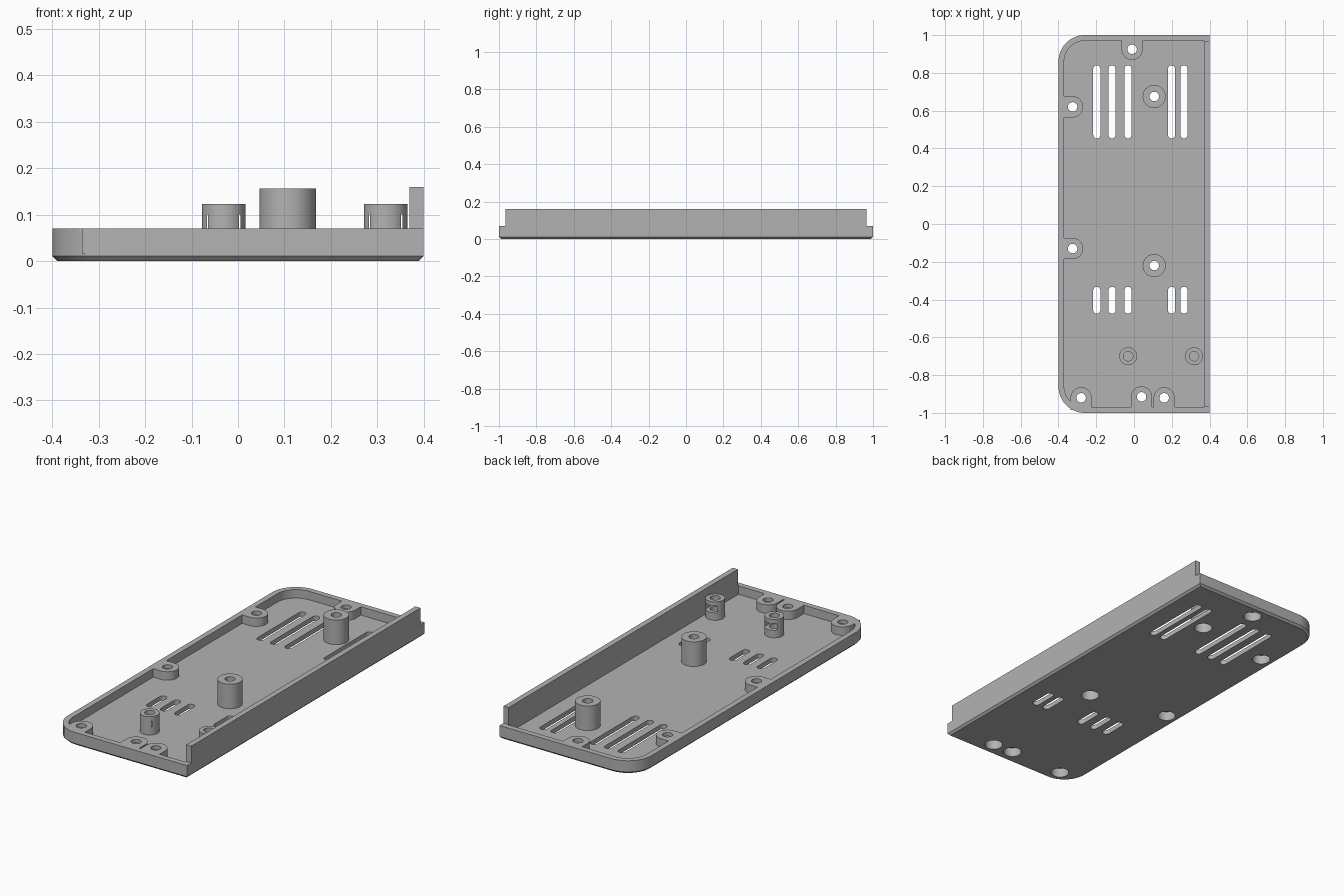
import bpy, bmesh, math
from mathutils import Matrix

cube = bpy.data.objects.get("Cube")
if cube:
    bpy.data.objects.remove(cube)

grey = bpy.data.materials.new("plain grey")
grey.use_nodes = True
grey.diffuse_color = (0.45, 0.45, 0.45, 1)
grey.node_tree.nodes["Principled BSDF"].inputs["Base Color"].default_value = grey.diffuse_color

FLOOR, RIM, WALL = 0.025, 0.07, 0.03
LEFT, RIGHT, BACK, RADIUS = -0.4, 0.4, 1.0, 0.14


def loft(name, rings):
    """Solid skinned through (outline, z) rings of equal point count."""
    bm = bmesh.new()
    loops = [[bm.verts.new((x, y, z)) for x, y in pts] for pts, z in rings]
    n = len(loops[0])
    for a, b in zip(loops, loops[1:]):
        for i in range(n):
            j = (i + 1) % n
            bm.faces.new((a[i], a[j], b[j], b[i]))
    bm.faces.new(loops[0][::-1])
    bm.faces.new(loops[-1])
    bmesh.ops.recalc_face_normals(bm, faces=bm.faces)
    mesh = bpy.data.meshes.new(name)
    bm.to_mesh(mesh)
    bm.free()
    mesh.materials.append(grey)
    ob = bpy.data.objects.new(name, mesh)
    bpy.context.collection.objects.link(ob)
    return ob


def arc(cx, cy, r, start, end, steps):
    return [(cx + r * math.cos(t), cy + r * math.sin(t))
            for t in (math.radians(start + (end - start) * i / steps) for i in range(steps + 1))]


def tray_outline(inset):
    r, cx, cy = RADIUS - inset, LEFT + RADIUS, BACK - RADIUS
    return ([(RIGHT - inset, inset - BACK), (RIGHT - inset, BACK - inset)]
            + arc(cx, cy, r, 90, 180, 16) + arc(cx, -cy, r, 180, 270, 16))


def box(name, x0, x1, y0, y1, z0, z1):
    pts = [(x0, y0), (x1, y0), (x1, y1), (x0, y1)]
    return loft(name, [(pts, z0), (pts, z1)])


def cylinder(name, x, y, r, z0, z1):
    pts = arc(x, y, r, 0, 360, 40)[:-1]
    return loft(name, [(pts, z0), (pts, z1)])


def slot(x, y0, y1, r=0.019):
    pts = arc(x, y1 - r, r, 0, 180, 10) + arc(x, y0 + r, r, 180, 360, 10)
    return loft("slot_cutter", [(pts, -0.1), (pts, 0.1)])


def boolean(target, tool, operation):
    mod = target.modifiers.new(operation, "BOOLEAN")
    mod.operation, mod.solver, mod.object = operation, "EXACT", tool
    bpy.context.view_layer.objects.active = target
    bpy.ops.object.modifier_apply(modifier=mod.name)
    bpy.data.objects.remove(tool)


def drill(target, x, y, bore_top, top=0.3):
    """Screw hole with a wider bore from below."""
    boolean(target, cylinder("hole_cutter", x, y, 0.025, -0.1, top), "DIFFERENCE")
    boolean(target, cylinder("bore_cutter", x, y, 0.045, -0.1, bore_top), "DIFFERENCE")


# Tray with chamfered underside and hollow interior
tray = loft("tray", [(tray_outline(0.011), 0), (tray_outline(0), 0.011), (tray_outline(0), RIM)])
boolean(tray, loft("cavity_cutter", [(tray_outline(WALL), FLOOR), (tray_outline(WALL), 0.2)]),
        "DIFFERENCE")

# Raised side wall
boolean(tray, box("side_wall", RIGHT - WALL, RIGHT, -0.965, 0.965, 0.015, 0.16), "UNION")

# Screw bosses joined to the rim, each with the direction of its nearest wall
bosses = [(-0.325, 0.62, "side"), (-0.325, -0.13, "side"), (-0.01, 0.925, "back"),
          (-0.28, -0.92, "front"), (0.04, -0.915, "front"), (0.16, -0.92, "front")]
R = 0.056
for x, y, wall in bosses:
    z0, z1 = 0.015, RIM
    boolean(tray, cylinder("boss", x, y, R, z0, z1), "UNION")
    if wall == "side":
        link = box("boss_link", LEFT + 0.015, x, y - R, y + R, z0, z1)
    elif wall == "back":
        link = box("boss_link", x - R, x + R, y, BACK - 0.015, z0, z1)
    else:
        link = box("boss_link", x - R, x + R, 0.015 - BACK, y, z0, z1)
    boolean(tray, link, "UNION")
for x, y, wall in bosses:
    drill(tray, x, y, 0.05)

# Vent slots
for x in (-0.197, -0.116, -0.032, 0.199, 0.265):
    boolean(tray, slot(x, 0.453, 0.84), "DIFFERENCE")
    boolean(tray, slot(x, -0.475, -0.332), "DIFFERENCE")

# Tall through-drilled posts
parts = [tray]
for name, y in (("back_tall_post", 0.675), ("front_tall_post", -0.22)):
    post = cylinder(name, 0.107, y, 0.061, FLOOR, 0.156)
    drill(post, 0.107, y, 0.13)
    drill(tray, 0.107, y, 0.13)
    parts.append(post)

# Short posts with a blind hole and a nut pocket open to the back
for name, x in (("right_short_post", -0.031), ("left_short_post", 0.318)):
    y = -0.7
    post = cylinder(name, x, y, 0.047, FLOOR, 0.123)
    boolean(post, cylinder("hole_cutter", x, y, 0.025, 0.04, 0.3), "DIFFERENCE")
    boolean(post, box("pocket_cutter", x - 0.036, x + 0.036, y - 0.033, y + 0.1, 0.065, 0.1),
            "DIFFERENCE")
    parts.append(post)

bpy.ops.object.select_all(action="DESELECT")
for part in parts:
    part.select_set(True)
bpy.context.view_layer.objects.active = tray
bpy.ops.object.shade_smooth_by_angle(angle=math.radians(30))
